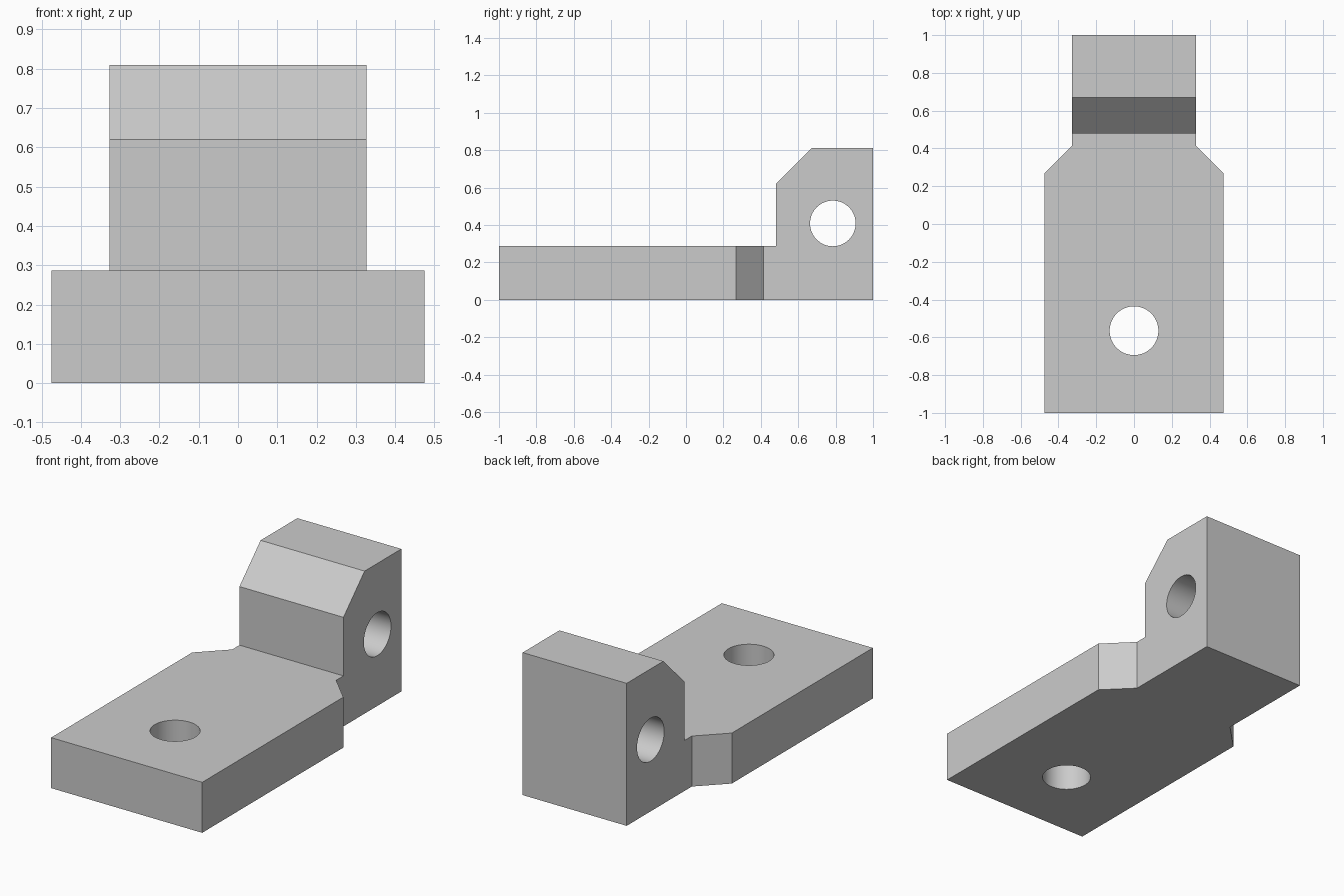
import bpy
import bmesh
from math import pi
from mathutils import Matrix, Vector

if "Cube" in bpy.data.objects:
    bpy.data.objects.remove(bpy.data.objects["Cube"])

grey = bpy.data.materials.new("light_grey")
grey.use_nodes = True
COLOUR = (0.6, 0.6, 0.6, 1)
grey.diffuse_color = COLOUR
grey.node_tree.nodes["Principled BSDF"].inputs["Base Color"].default_value = COLOUR


def finish(bm, name):
    bmesh.ops.recalc_face_normals(bm, faces=bm.faces)
    mesh = bpy.data.meshes.new(name)
    bm.to_mesh(mesh)
    bm.free()
    mesh.materials.append(grey)
    obj = bpy.data.objects.new(name, mesh)
    bpy.context.collection.objects.link(obj)
    return obj


def prism(name, points, sweep):
    bm = bmesh.new()
    face = bm.faces.new([bm.verts.new(p) for p in points])
    new = bmesh.ops.extrude_face_region(bm, geom=[face])["geom"]
    verts = [v for v in new if isinstance(v, bmesh.types.BMVert)]
    bmesh.ops.translate(bm, verts=verts, vec=Vector(sweep))
    return finish(bm, name)


def rod(name, radius, place, axis):
    bm = bmesh.new()
    turn = Matrix.Rotation(pi / 2, 4, "Y") if axis == "X" else Matrix()
    bmesh.ops.create_cone(bm, cap_ends=True, segments=64, radius1=radius, radius2=radius,
                          depth=2, matrix=Matrix.Translation(place) @ turn)
    return finish(bm, name)


def combine(target, cutter, operation):
    cutter.hide_render = True
    mod = target.modifiers.new(cutter.name, "BOOLEAN")
    mod.operation = operation
    mod.solver = "EXACT"
    mod.object = cutter
    bpy.ops.object.modifier_apply(modifier=mod.name)
    bpy.data.objects.remove(cutter)


# Side profile: low plate with a raised, chamfered lug at the back
side = [(-1, 0), (1, 0), (1, 0.81), (0.67, 0.81), (0.48, 0.62), (0.48, 0.287), (-1, 0.287)]
bracket = prism("lug_bracket", [(-0.6, y, z) for y, z in side], (1.2, 0, 0))
bpy.context.view_layer.objects.active = bracket
bracket.select_set(True)

# Plan outline: wide plate tapering to the narrow lug
half = [(0.475, -1.1), (0.475, 0.267), (0.327, 0.415), (0.327, 1.1)]
plan = half + [(-x, y) for x, y in reversed(half)]
combine(bracket, prism("plan_outline", [(x, y, -0.1) for x, y in plan], (0, 0, 1.1)), "INTERSECT")

# Vertical bolt hole and sideways pin hole
combine(bracket, rod("bolt_hole", 0.129, (0, -0.565, 0), "Z"), "DIFFERENCE")
combine(bracket, rod("pin_hole", 0.122, (0, 0.785, 0.408), "X"), "DIFFERENCE")

bpy.ops.object.shade_smooth_by_angle(angle=pi / 6)
